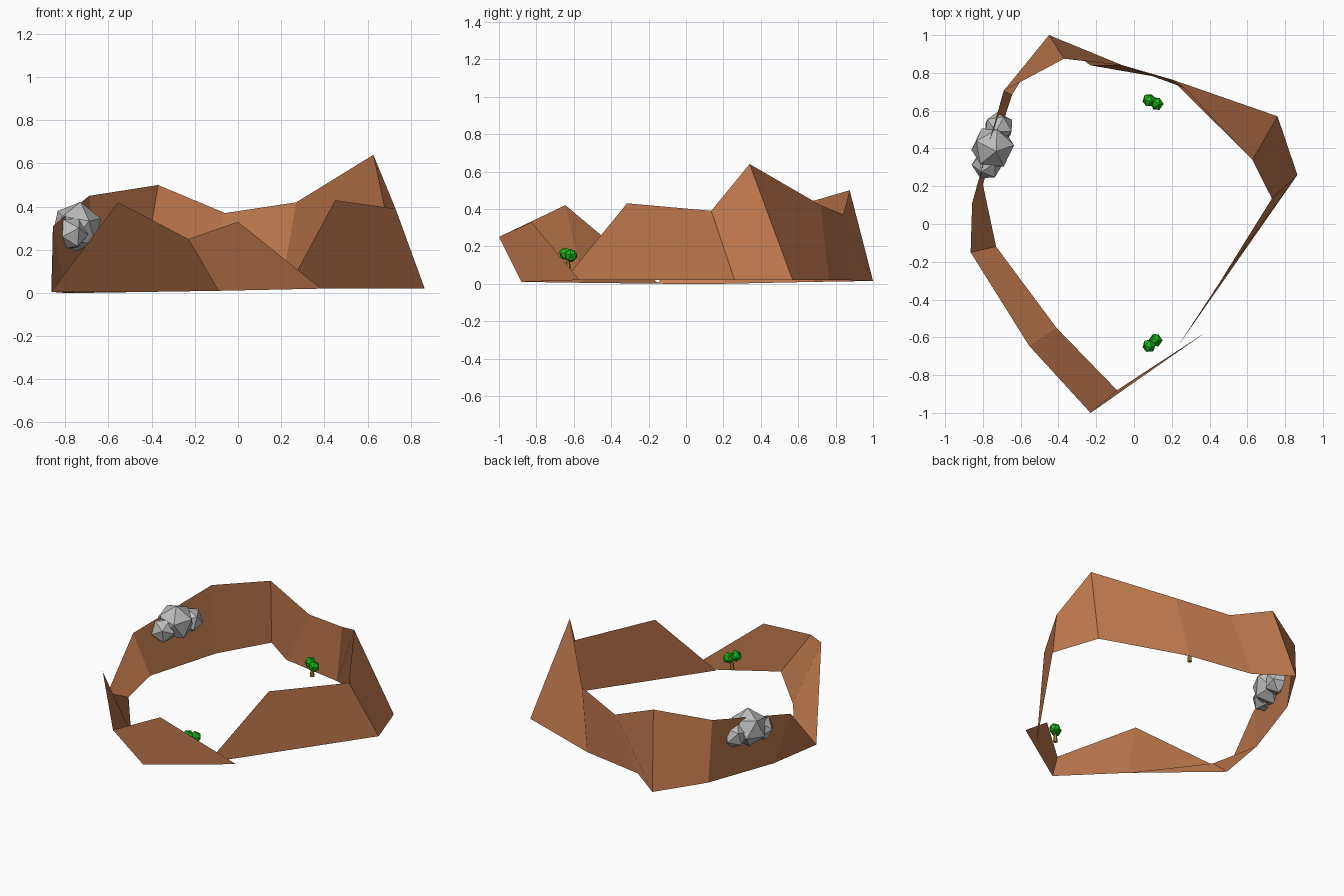
import bpy, bmesh
from mathutils import Vector

if "Cube" in bpy.data.objects:
    bpy.data.objects.remove(bpy.data.objects["Cube"])


def material(name, rgb):
    m = bpy.data.materials.new(name)
    m.diffuse_color = (*rgb, 1)
    m.use_nodes = True
    m.node_tree.nodes["Principled BSDF"].inputs["Base Color"].default_value = m.diffuse_color
    return m


CLAY = material("clay", (0.55, 0.2, 0.08))
STONE = material("stone", (0.5, 0.5, 0.5))
LEAF = material("leaf", (0.01, 0.45, 0.01))
BARK = material("bark", (0.5, 0.25, 0.03))


def finish(bm, name, mat):
    me = bpy.data.meshes.new(name)
    bm.to_mesh(me)
    bm.free()
    me.materials.append(mat)
    ob = bpy.data.objects.new(name, me)
    bpy.context.collection.objects.link(ob)
    return ob


def blob(name, loc, r, mat, turn=0.0):
    bpy.ops.mesh.primitive_ico_sphere_add(subdivisions=1, radius=r, location=loc,
                                          rotation=(turn, turn * 0.6, turn))
    ob = bpy.context.object
    ob.name = name
    ob.data.materials.append(mat)


def stick(name, a, b, r, mat):
    a, b = Vector(a), Vector(b)
    d = b - a
    bpy.ops.mesh.primitive_cone_add(vertices=6, radius1=r, radius2=r * 0.75, depth=d.length,
                                    location=(a + b) / 2,
                                    rotation=d.to_track_quat('Z', 'Y').to_euler())
    ob = bpy.context.object
    ob.name = name
    ob.data.materials.append(mat)


# Ridge wall: open strip between a foot line and a crest line
foot = [(.385, -.57, .02), (-.09, -.88, .01), (-.41, -.55, .005), (-.73, -.12, 0),
        (-.80, .21, 0), (-.645, .685, .01), (-.45, 1.0, .015), (-.23, .84, .02),
        (.20, .765, .02), (.76, .57, .02), (.865, .26, .02), (.23, -.65, .02)]
crest = [(0, -.825, .33), (-.23, -1.0, .25), (-.555, -.645, .42), (-.865, -.15, .005),
         (-.857, .11, .31), (-.69, .705, .45), (-.37, .875, .50), (-.06, .84, .37),
         (.27, .72, .42), (.627, .34, .64), (.73, .135, .39), (.45, -.315, .43)]
bm = bmesh.new()
lo = [bm.verts.new(p) for p in foot]
hi = [bm.verts.new(p) for p in crest]
for i in range(len(lo) - 1):
    # the warped quads fold along alternating diagonals
    quad = [hi[i], hi[i + 1], lo[i + 1], lo[i]]
    bm.faces.new(quad if i % 2 else quad[-1:] + quad[:-1])
bm.normal_update()
finish(bm, "ridge_wall", CLAY)

# Boulders lodged in the left wall
for i, (loc, r, t) in enumerate([((-.748, .405, .305), .12, 0.2),
                                 ((-.717, .51, .285), .085, 0.9),
                                 ((-.777, .315, .275), .083, 1.7)]):
    blob(f"boulder_{i + 1}", loc, r, STONE, t)

# Two small forked trees
for side, crowns in (("front", [(.08, -.645, .16), (.115, -.615, .15)]),
                     ("back", [(.08, .655, .155), (.12, .637, .145)])):
    mid = (Vector(crowns[0]) + Vector(crowns[1])) / 2
    fork = (mid.x, mid.y, .115)
    stick(f"{side}_tree_trunk", (mid.x, mid.y, .07), fork, .014, BARK)
    for i, c in enumerate(crowns):
        stick(f"{side}_tree_branch_{i + 1}", fork, c, .01, BARK)
        blob(f"{side}_tree_crown_{i + 1}", c, .037, LEAF, 0.4 + i)
